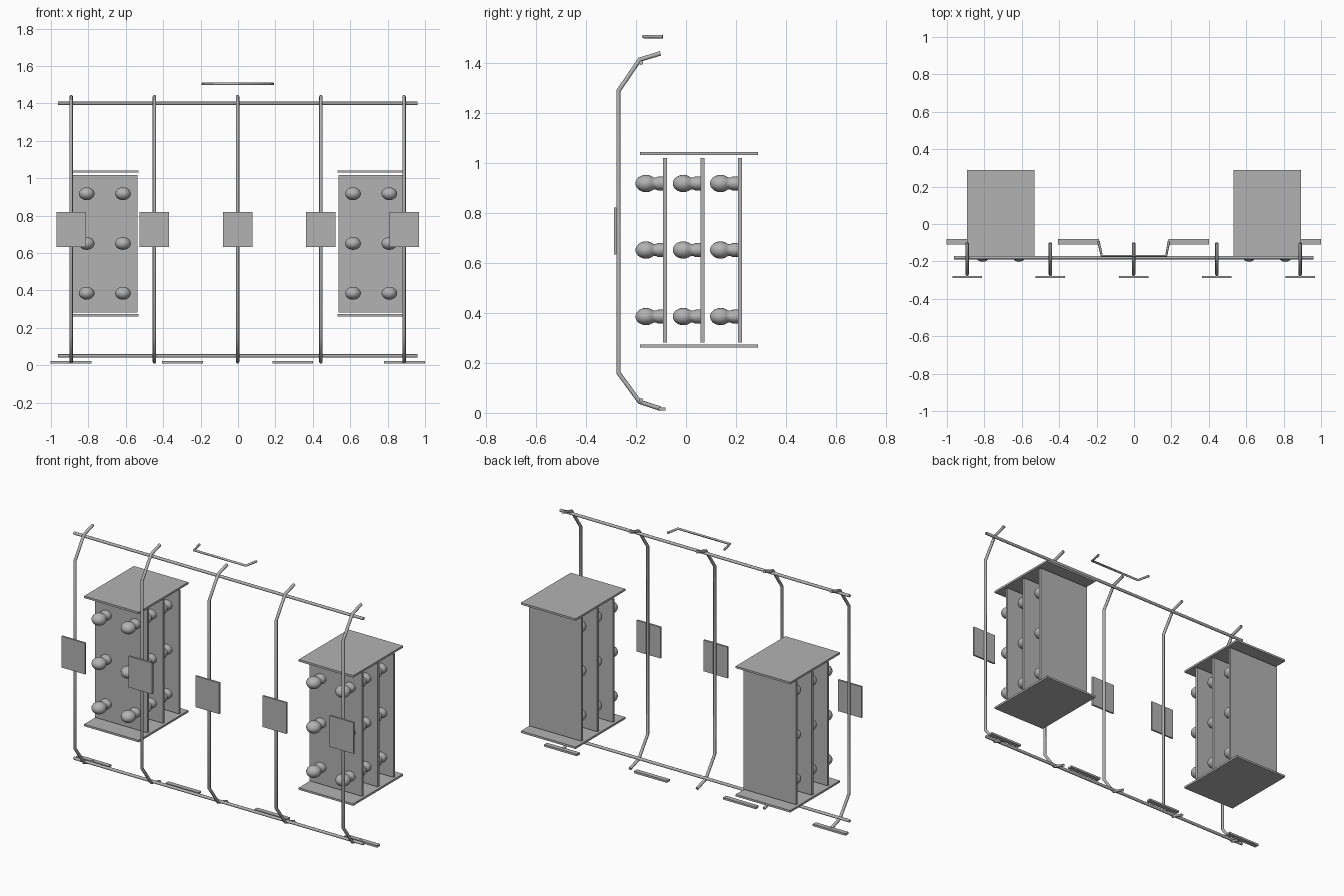
import bpy, bmesh, math
from mathutils import Matrix

if "Cube" in bpy.data.objects:
    bpy.data.objects.remove(bpy.data.objects["Cube"])

grey = bpy.data.materials.new("steel_grey")
grey.diffuse_color = (0.45, 0.45, 0.45, 1)
grey.use_nodes = True
grey.node_tree.nodes["Principled BSDF"].inputs["Base Color"].default_value = grey.diffuse_color


def add_object(name, mesh):
    ob = bpy.data.objects.new(name, mesh)
    mesh.materials.clear()
    mesh.materials.append(grey)
    bpy.context.collection.objects.link(ob)
    return ob


def box(name, x0, x1, y0, y1, z0, z1):
    bm = bmesh.new()
    bmesh.ops.create_cube(bm, size=1)
    for v in bm.verts:
        v.co = ((x0 + x1) / 2 + v.co.x * (x1 - x0),
                (y0 + y1) / 2 + v.co.y * (y1 - y0),
                (z0 + z1) / 2 + v.co.z * (z1 - z0))
    mesh = bpy.data.meshes.new(name)
    bm.to_mesh(mesh)
    bm.free()
    return add_object(name, mesh)


def tube(name, points, radius):
    cu = bpy.data.curves.new(name + "_path", 'CURVE')
    cu.dimensions = '3D'
    cu.bevel_depth = radius
    cu.bevel_resolution = 2
    cu.use_fill_caps = True
    sp = cu.splines.new('POLY')
    sp.points.add(len(points) - 1)
    for p, co in zip(sp.points, points):
        p.co = (*co, 1)
    tmp = bpy.data.objects.new(name + "_path", cu)
    bpy.context.collection.objects.link(tmp)
    dg = bpy.context.evaluated_depsgraph_get()
    mesh = bpy.data.meshes.new_from_object(tmp.evaluated_get(dg))
    bpy.data.objects.remove(tmp)
    mesh.name = name
    return add_object(name, mesh)


def knob_mesh():
    # Rounded head on a short collar, turned around the y axis
    profile = [(0.042 * math.sin(math.radians(a)), -0.042 * math.cos(math.radians(a)))
               for a in range(0, 150, 15)]
    profile += [(0.029, 0.04), (0.033, 0.046), (0.034, 0.055), (0.034, 0.078)]
    bm = bmesh.new()
    vs = [bm.verts.new((r, y, 0)) for r, y in profile]
    es = [bm.edges.new(pair) for pair in zip(vs, vs[1:])]
    bmesh.ops.spin(bm, geom=vs + es, cent=(0, 0, 0), axis=(0, 1, 0),
                   angle=2 * math.pi, steps=20, use_duplicate=False)
    bmesh.ops.remove_doubles(bm, verts=bm.verts, dist=0.0005)
    bmesh.ops.transform(bm, verts=bm.verts, matrix=Matrix.Diagonal((1, 1, 0.82, 1)))
    bmesh.ops.recalc_face_normals(bm, faces=bm.faces)
    for f in bm.faces:
        f.smooth = True
    mesh = bpy.data.meshes.new("knob")
    bm.to_mesh(mesh)
    bm.free()
    return mesh


# Bent posts with a square plate on the front of each
side = [(-0.102, 1.437), (-0.185, 1.412), (-0.27, 1.287),
        (-0.27, 0.16), (-0.185, 0.044), (-0.102, 0.017)]
for i in range(-2, 3):
    x = i * 0.445 - 0.002
    tube("post", [(x, y, z) for y, z in side], 0.009)
    box("post_plate", x - 0.079, x + 0.079, -0.288, -0.277, 0.633, 0.82)

# Long rails joining the posts
for z in (1.4, 0.05):
    tube("rail", [(-0.962, -0.18, z), (0.96, -0.18, z)], 0.009)

# Bracket above the middle
tube("top_bracket", [(-0.19, -0.093, 1.504), (-0.172, -0.17, 1.504),
                     (0.172, -0.17, 1.504), (0.187, -0.093, 1.504)], 0.007)

# Floor strips
for x in (-0.893, -0.297, 0.293, 0.89):
    box("floor_strip", x - 0.109, x + 0.109, -0.109, -0.081, 0.01, 0.022)

# Two racks of three upright panels between a lid and a base
for cx in (-0.712, 0.712):
    for name, z in (("rack_lid", 1.03), ("rack_base", 0.261)):
        box(name, cx - 0.181, cx + 0.181, -0.183, 0.288, z, z + 0.012)
    for k in range(3):
        y = -0.083 + k * 0.149
        box("rack_panel", cx - 0.174, cx + 0.174, y - 0.008, y + 0.008, 0.281, 1.018)
        # Knobs on the front of each panel
        for dx in (-0.097, 0.097):
            for z in (0.385, 0.651, 0.917):
                ob = add_object("knob", knob_mesh())
                ob.location = (cx + dx, y - 0.077, z)
